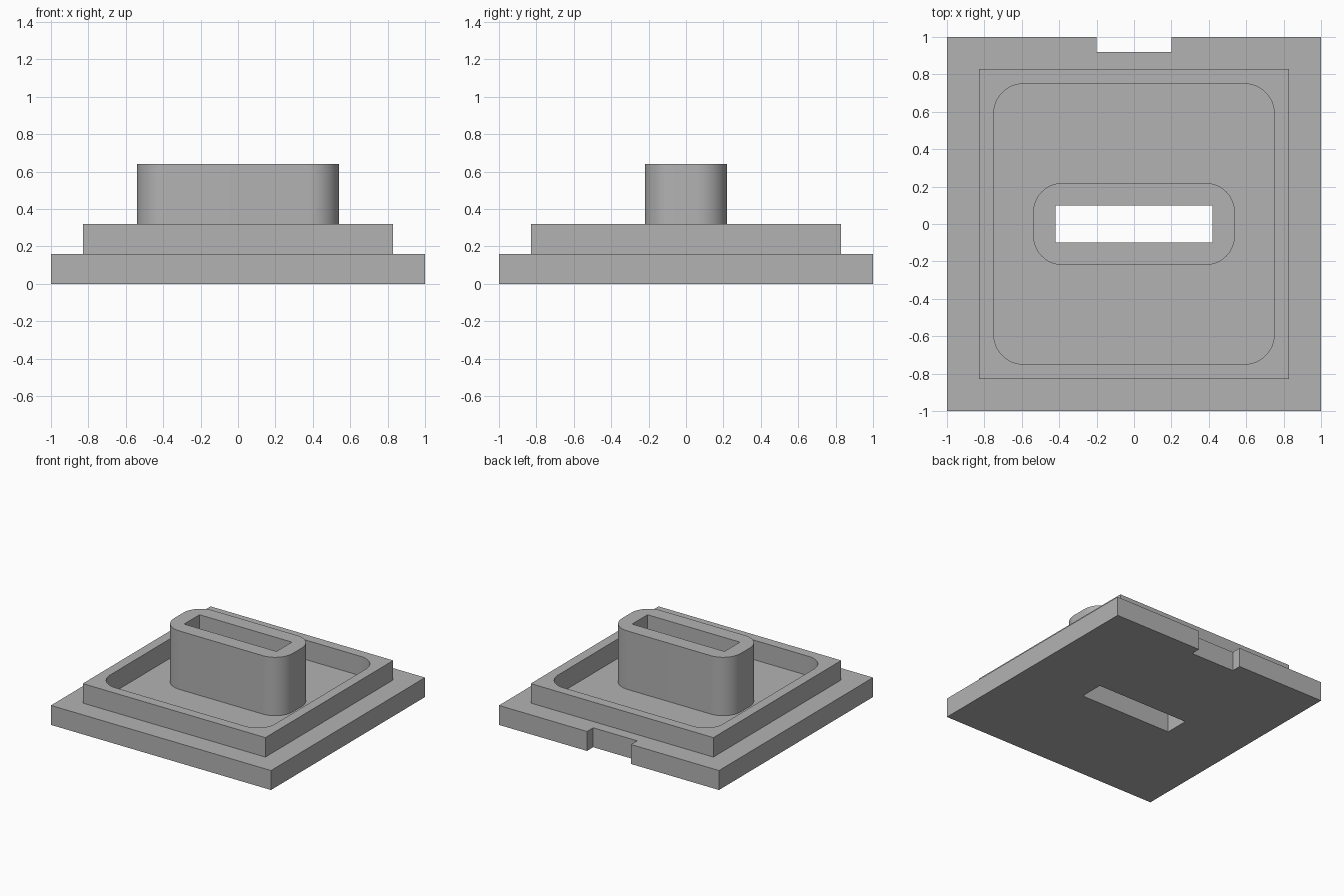
import bpy
import bmesh
from math import sin, cos, pi, radians

cube = bpy.data.objects.get("Cube")
if cube:
    bpy.data.objects.remove(cube, do_unlink=True)

grey = bpy.data.materials.new("plain grey")
grey.use_nodes = True
colour = (0.45, 0.45, 0.45, 1)
grey.diffuse_color = colour
grey.node_tree.nodes["Principled BSDF"].inputs["Base Color"].default_value = colour


def rectangle(hx, hy, radius=0.0, steps=12):
    """Outline of a centred rectangle, with round corners if a radius is given."""
    if radius == 0:
        return [(hx, hy), (-hx, hy), (-hx, -hy), (hx, -hy)]
    points = []
    for i, (sx, sy) in enumerate([(1, 1), (-1, 1), (-1, -1), (1, -1)]):
        for k in range(steps + 1):
            a = (i + k / steps) * pi / 2
            points.append((sx * (hx - radius) + radius * cos(a),
                           sy * (hy - radius) + radius * sin(a)))
    return points


def plate(name, outlines, bottom, top):
    """Extrude an outer outline, with any inner outlines left as holes."""
    bm = bmesh.new()
    edges = []
    for outline in outlines:
        verts = [bm.verts.new((x, y, bottom)) for x, y in outline]
        edges += [bm.edges.new((a, b)) for a, b in zip(verts, verts[1:] + verts[:1])]
    bmesh.ops.triangle_fill(bm, edges=edges, use_beauty=True, normal=(0, 0, 1))
    lifted = bmesh.ops.extrude_face_region(bm, geom=bm.faces[:], use_keep_orig=True)
    for v in lifted["geom"]:
        if isinstance(v, bmesh.types.BMVert):
            v.co.z = top
    bmesh.ops.recalc_face_normals(bm, faces=bm.faces[:])
    mesh = bpy.data.meshes.new(name)
    bm.to_mesh(mesh)
    bm.free()
    mesh.materials.append(grey)
    obj = bpy.data.objects.new(name, mesh)
    bpy.context.collection.objects.link(obj)
    bpy.ops.object.select_all(action="DESELECT")
    obj.select_set(True)
    bpy.context.view_layer.objects.active = obj
    bpy.ops.object.shade_smooth_by_angle(angle=radians(30))
    return obj


slot = rectangle(0.42, 0.10)

# Square base with a notch in its back edge and the slot cut through
notched_square = [(1, 1), (0.2, 1), (0.2, 0.92), (-0.2, 0.92),
                  (-0.2, 1), (-1, 1), (-1, -1), (1, -1)]
plate("base_plate", [notched_square, slot], 0, 0.16)

# Raised rim around a round-cornered recess
plate("raised_rim", [rectangle(0.83, 0.83), rectangle(0.75, 0.75, 0.16)], 0.16, 0.32)

# Hollow post in the middle of the recess
plate("hollow_post", [rectangle(0.54, 0.22, 0.16), slot], 0.16, 0.64)
